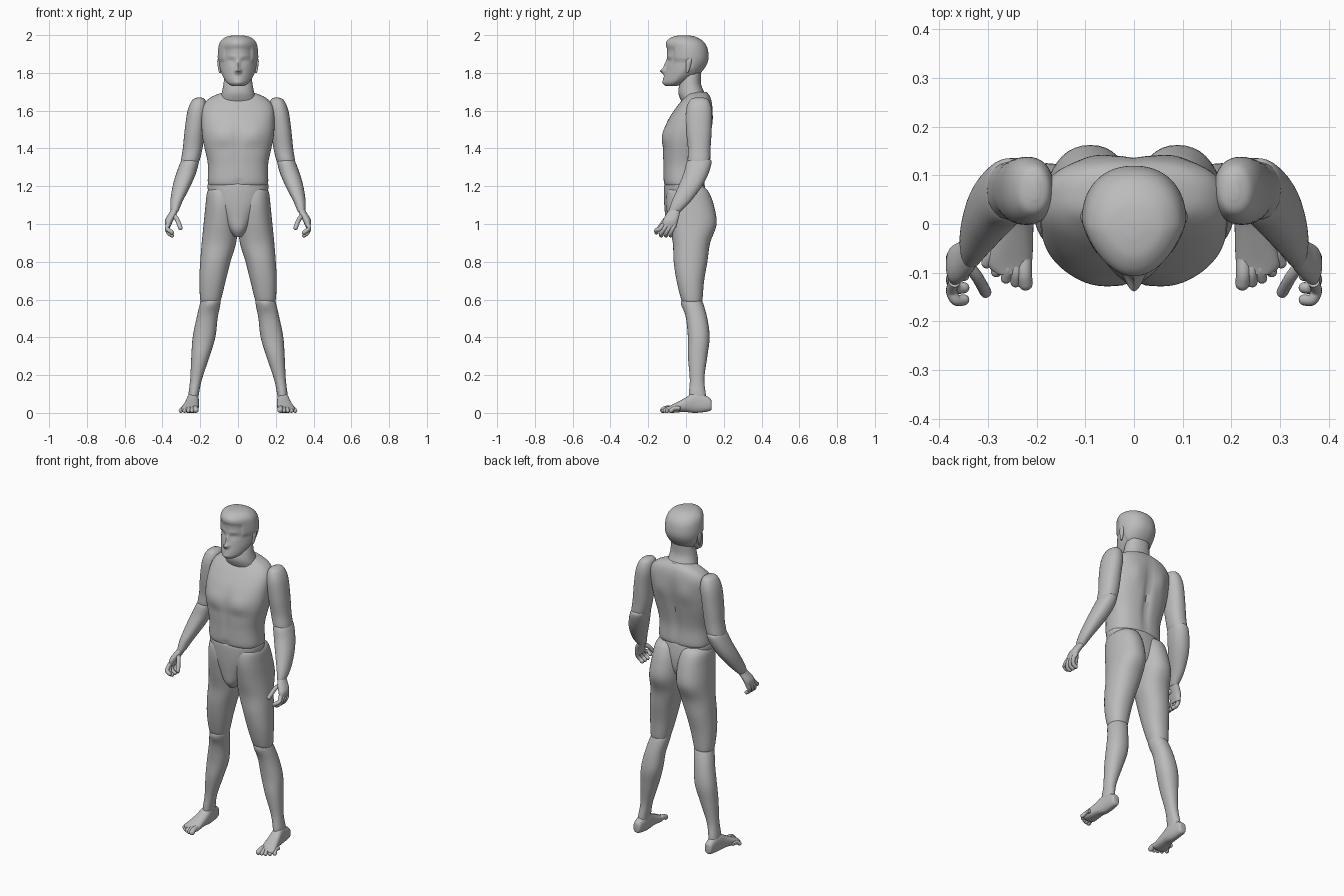
import bpy, bmesh, math
from mathutils import Vector

cube = bpy.data.objects.get("Cube")
if cube:
    bpy.data.objects.remove(cube, do_unlink=True)

skin = bpy.data.materials.new("plain_grey")
skin.use_nodes = True
colour = (0.5, 0.5, 0.5, 1)
skin.diffuse_color = colour
skin.node_tree.nodes["Principled BSDF"].inputs["Base Color"].default_value = colour


def smooth_rows(rows, steps):
    """Catmull-Rom interpolation of every column in a list of sections."""
    result = []
    last = len(rows) - 1
    for index in range(last):
        before, start, end, after = (rows[max(index - 1, 0)], rows[index],
                                     rows[index + 1], rows[min(index + 2, last)])
        for step in range(steps):
            t = step / steps
            result.append([
                q + t / 2 * (r - p + t * (2 * p - 5 * q + 4 * r - s + t * (3 * (q - r) + s - p)))
                for p, q, r, s in zip(before, start, end, after)])
    result.append(list(rows[-1]))
    return result


def skin_rings(name, rings, mirrored, reliefs=(), rule=None):
    """Join vertex rings into a closed, smooth shaded part."""
    bm = bmesh.new()
    loops = [[bm.verts.new(point) for point in ring] for ring in rings]
    for low, high in zip(loops, loops[1:]):
        for i in range(len(low)):
            bm.faces.new((low[i - 1], low[i], high[i], high[i - 1]))
    bm.faces.new(loops[0])
    bm.faces.new(loops[-1])
    bmesh.ops.recalc_face_normals(bm, faces=bm.faces)
    bm.normal_update()
    facing = {vert: vert.normal.y for vert in bm.verts}
    for relief in reliefs:
        for vert in bm.verts:
            vert.co.y += relief(vert.co, facing[vert])
    if rule:
        for vert in bm.verts:
            rule(vert)
    mesh = bpy.data.meshes.new(name)
    bm.to_mesh(mesh)
    bm.free()
    mesh.materials.append(skin)
    part = bpy.data.objects.new(name, mesh)
    bpy.context.collection.objects.link(part)
    if mirrored:
        part.modifiers.new("other_side", 'MIRROR').use_mirror_merge = False
    bpy.ops.object.select_all(action='DESELECT')
    part.select_set(True)
    bpy.context.view_layer.objects.active = part
    bpy.ops.object.shade_smooth_by_angle(angle=math.radians(50))


def relief(x, z, width, height, depth, back=False):
    """Soft sculpted swelling (or hollow, if negative) on the front or back."""
    side = 1 if back else -1

    def push(point, facing):
        distance = ((abs(point.x) - x) / width) ** 2 + ((point.z - z) / height) ** 2
        return side * depth * max(0, side * facing) * math.exp(-distance)
    return push


def loft(name, rows, mirrored=True, along_y=False, power=2.2, sides=40, taper=0, **sculpt):
    """Each section: station on the axis, then low and high extent both ways across."""
    rings = []
    for station, left, right, low, high in smooth_rows(rows, 6):
        ring = []
        for i in range(sides):
            angle = math.tau * i / sides
            u, w = math.cos(angle), math.sin(angle)
            narrow = 1 + taper * min(w, 0)
            u = math.copysign(abs(u) ** (2 / power), u) * narrow
            w = math.copysign(abs(w) ** (2 / power), w)
            across = (left + right + u * (right - left)) / 2
            other = (low + high + w * (high - low)) / 2
            ring.append((across, station, other) if along_y else (across, other, station))
        rings.append(ring)
    skin_rings(name, rings, mirrored, **sculpt)


def central(name, rows, **options):
    """A symmetric body part; each section is height, half width, front, back."""
    loft(name, [(z, -half, half, front, back) for z, half, front, back in rows],
         mirrored=False, **options)


def digit(name, points, radius, sides=14):
    """A finger or toe: a tube along a bent path with a rounded tip."""
    path = [Vector(point) for point in smooth_rows(points, 6)]
    sizes = [radius] * len(path)
    end = path[-1]
    tip = (end - path[-2]).normalized()
    for step in range(1, 5):
        angle = step * math.pi / 9
        path.append(end + tip * radius * math.sin(angle))
        sizes.append(radius * math.cos(angle))
    rings = []
    for i, (point, size) in enumerate(zip(path, sizes)):
        ahead = path[min(i + 1, len(path) - 1)] - path[max(i - 1, 0)]
        turn = ahead.to_track_quat('Z', 'Y')
        angles = [math.tau * k / sides for k in range(sides)]
        rings.append([point + turn @ Vector((math.cos(a), math.sin(a), 0)) * size for a in angles])
    skin_rings(name, rings, mirrored=True)


def raise_hair(vert):
    """Lift the scalp slightly above a hairline that drops behind the ears."""
    x, y, z = vert.co
    if y < -0.06:
        hairline = 1.93 - abs(x) / 10
    else:
        hairline = 1.86 if y < 0.03 else 1.78
    if z > hairline:
        outward = Vector((x, y, z - 1.87)).normalized()
        vert.co += outward * 0.006 * min(1, (z - hairline) * 80)


# Head, face and ears
face = [
    relief(0, 1.81, .013, .014, .028),      # nose tip
    relief(0, 1.84, .01, .024, .014),       # nose bridge
    relief(.014, 1.81, .008, .008, .01),    # nostrils
    relief(.036, 1.885, .03, .01, .006),    # brow
    relief(.036, 1.862, .018, .012, -.012), # eye sockets
    relief(.037, 1.86, .012, .005, .006),   # eyelids
    relief(0, 1.78, .026, .012, .007),      # lips
    relief(0, 1.78, .026, .003, -.006),     # mouth line
    relief(0, 1.75, .024, .012, .006),      # chin
]
central("head", [(1.73, .03, -.11, -.05), (1.75, .06, -.12, 0), (1.8, .088, -.11, .07),
                 (1.86, .1, -.1, .11), (1.92, .1, -.1, .11), (1.96, .09, -.1, .09),
                 (1.985, .06, -.07, .05), (1.993, .02, -.03, .01)],
        sides=96, taper=.28, reliefs=face, rule=raise_hair)
loft("ears", [(1.8, .09, .1, 0, .01), (1.82, .09, .105, 0, .02), (1.86, .09, .11, 0, .03),
              (1.88, .09, .105, .01, .03)], sides=24)
central("neck", [(1.8, .07, -.02, .08), (1.74, .077, -.035, .08),
                 (1.69, .087, -.04, .1), (1.64, .1, -.02, .12)])

# Torso with chest, spine and shoulder blades
muscles = [
    relief(.085, 1.47, .06, .05, .01),            # chest
    relief(.08, 1.4, .07, .018, -.005),           # crease below chest
    relief(0, 1.42, .014, .12, -.008),            # breastbone
    relief(0, 1.22, .01, .01, -.01),              # navel
    relief(0, 1.42, .02, .17, -.016, back=True),  # spine
    relief(.085, 1.54, .04, .06, .008, back=True), # shoulder blades
]
central("torso", [(1.2, .15, -.1, .09), (1.22, .16, -.117, .1), (1.32, .16, -.12, .1),
                  (1.45, .187, -.124, .124), (1.54, .193, -.1, .138), (1.62, .187, -.05, .14),
                  (1.67, .145, -.01, .13), (1.7, .07, .01, .11)],
        sides=80, power=2.5, reliefs=muscles)
central("pelvis", [(1.215, .15, -.107, .09), (1.2, .162, -.116, .1), (1.12, .143, -.116, .11),
                   (1.04, .092, -.11, .1), (.97, .05, -.1, .05), (.93, .016, -.07, 0)], sides=64)

# Legs
loft("thighs", [(1.2, .02, .14, -.08, .09), (1.17, .01, .163, -.1, .12), (1.1, 0, .172, -.105, .147),
                (1, 0, .182, -.09, .162), (.9, .01, .192, -.07, .128), (.8, .04, .2, -.065, .113),
                (.7, .065, .205, -.05, .096), (.6, .09, .2, -.025, .087), (.585, .1, .19, -.01, .08)])
loft("shins", [(.61, .105, .185, 0, .07), (.59, .092, .198, -.022, .087), (.5, .108, .22, 0, .113),
               (.4, .12, .24, .01, .125), (.3, .15, .247, .01, .113), (.18, .19, .253, .02, .097),
               (.1, .207, .262, .015, .105), (.05, .21, .264, .015, .11)],
     reliefs=[relief(.145, .57, .025, .025, .007)])

# Feet and toes
loft("feet", [(.136, .23, .25, .03, .05), (.125, .215, .263, .01, .08), (.05, .207, .27, 0, .108),
              (-.01, .207, .283, .005, .076), (-.08, .21, .3, 0, .04), (-.104, .222, .28, .01, .03)],
     along_y=True, power=2.4)
for i in range(5):
    radius = .011 if i else .015
    root, end = .225 + .017 * i, .223 + .02 * i
    reach = -.122 + .0026 * i * i
    digit(f"toe_{i + 1}", [(root, reach + .05, .024), (root, reach + .02, .024),
                           (end, reach, radius)], radius)

# Arms
loft("upper_arms", [(1.67, .195, .215, .05, .09), (1.655, .172, .243, .02, .12),
                    (1.6, .164, .267, 0, .137), (1.5, .176, .282, 0, .136),
                    (1.4, .188, .292, .01, .13), (1.33, .206, .302, .01, .127),
                    (1.32, .22, .29, .03, .115)])
loft("forearms", [(1.35, .22, .288, .03, .115), (1.33, .208, .303, .005, .135),
                  (1.27, .222, .326, -.012, .12), (1.2, .252, .346, -.04, .085),
                  (1.12, .293, .358, -.075, .025), (1.07, .314, .356, -.09, -.025),
                  (1.06, .322, .35, -.08, -.035)])

# Hands, with fingers spread from front to back
loft("palms", [(1.085, .32, .35, -.08, -.03), (1.06, .322, .364, -.1, -.032),
               (1.02, .342, .386, -.122, -.042), (.98, .36, .382, -.126, -.052)], sides=28)
for i in range(4):
    root, end = -.12 + .02 * i, -.156 + .025 * i
    low = .94 if i else .955
    digit(f"finger_{i + 1}", [(.37, root, 1), (.375, (root + end) / 2, .975),
                              (.366, end, low + .012), (.35, end, low)], .0115)
digit("thumb", [(.345, -.08, 1.05), (.323, -.108, 1.025), (.305, -.14, .98)], .012)
